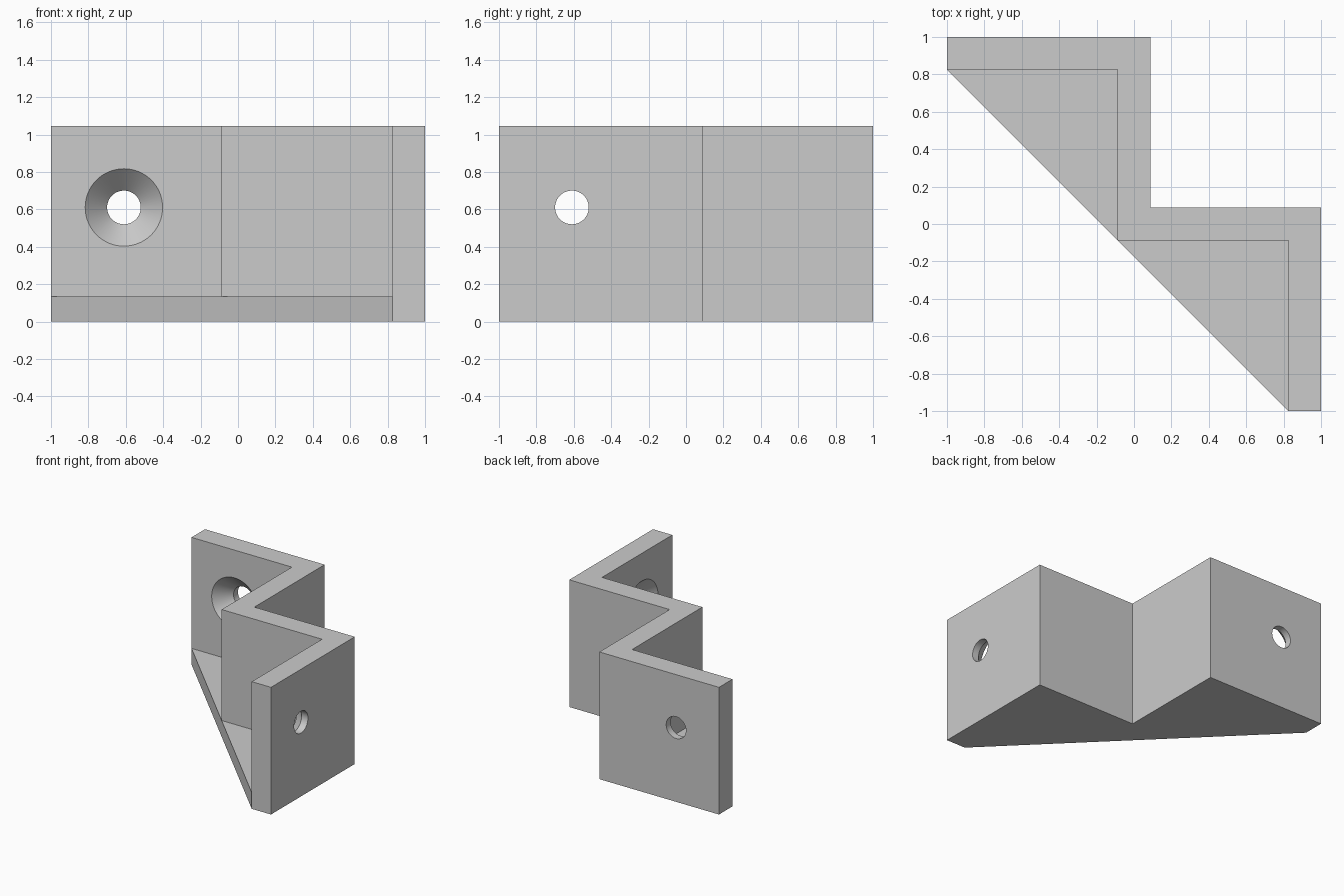
import bpy, bmesh, math
from mathutils import Vector

if "Cube" in bpy.data.objects:
    bpy.data.objects.remove(bpy.data.objects["Cube"], do_unlink=True)

HALF = 0.0875            # half the wall thickness
INNER = 1 - 2 * HALF     # inner face of the outer walls
HEIGHT, FLOOR = 1.045, 0.133
HOLE, SINK, HOLE_POS = 0.09, 0.207, 0.61

grey = bpy.data.materials.new("plain grey")
grey.use_nodes = True
colour = (0.6, 0.6, 0.6, 1)
grey.diffuse_color = colour
grey.node_tree.nodes["Principled BSDF"].inputs["Base Color"].default_value = colour


def make_object(name, bm):
    bmesh.ops.recalc_face_normals(bm, faces=bm.faces)
    mesh = bpy.data.meshes.new(name)
    bm.to_mesh(mesh)
    bm.free()
    mesh.materials.append(grey)
    obj = bpy.data.objects.new(name, mesh)
    bpy.context.collection.objects.link(obj)
    return obj


def loft(name, rings):
    """Closed solid through a list of equal-length point rings."""
    bm = bmesh.new()
    rows = [[bm.verts.new(p) for p in ring] for ring in rings]
    for a, b in zip(rows, rows[1:]):
        for i in range(len(a)):
            j = (i + 1) % len(a)
            bm.faces.new((a[i], a[j], b[j], b[i]))
    bm.faces.new(rows[0])
    bm.faces.new(rows[-1])
    return make_object(name, bm)


def prism(name, outline, low, high):
    return loft(name, [[(x, y, z) for x, y in outline] for z in (low, high)])


def swap(p):
    """Mirror across the diagonal plane x = y."""
    return Vector((p[1], p[0], *p[2:]))


# Solid block: stepped back, straight diagonal front
outline = [(-1, 1), (HALF, 1), (HALF, HALF), (1, HALF),
           (1, -1), (INNER, -1), (-1, INNER)]
bracket = prism("corner_bracket", outline, 0, HEIGHT)

# Pockets that leave the thin walls and the floor
pocket = [(-1.3, -1.3), (-HALF, -1.3), (-HALF, INNER), (-1.3, INNER)]
cutters = [prism("pocket_cutter", pocket, FLOOR, HEIGHT + 0.3),
           prism("pocket_cutter", [swap(p) for p in pocket], FLOOR, HEIGHT + 0.3)]

# Countersunk screw holes through both outer walls
profile = [(SINK + 0.05, -0.05), (HOLE, SINK - HOLE), (HOLE, 0.3)]
rings = []
for radius, depth in profile:
    angles = [math.tau * i / 64 for i in range(64)]
    rings.append([Vector((-HOLE_POS + radius * math.cos(a), INNER + depth,
                          HOLE_POS + radius * math.sin(a))) for a in angles])
cutters.append(loft("screw_hole_cutter", rings))
cutters.append(loft("screw_hole_cutter", [[swap(p) for p in r] for r in rings]))

# Apply every cut, then drop the cutters
bpy.ops.object.select_all(action="DESELECT")
bpy.context.view_layer.objects.active = bracket
bracket.select_set(True)
for cutter in cutters:
    cutter.hide_render = True
    cut = bracket.modifiers.new("cut", "BOOLEAN")
    cut.operation = "DIFFERENCE"
    cut.solver = "EXACT"
    cut.object = cutter
    bpy.ops.object.modifier_apply(modifier=cut.name)
    bpy.data.objects.remove(cutter, do_unlink=True)

bpy.ops.object.shade_smooth_by_angle(angle=math.radians(30))
